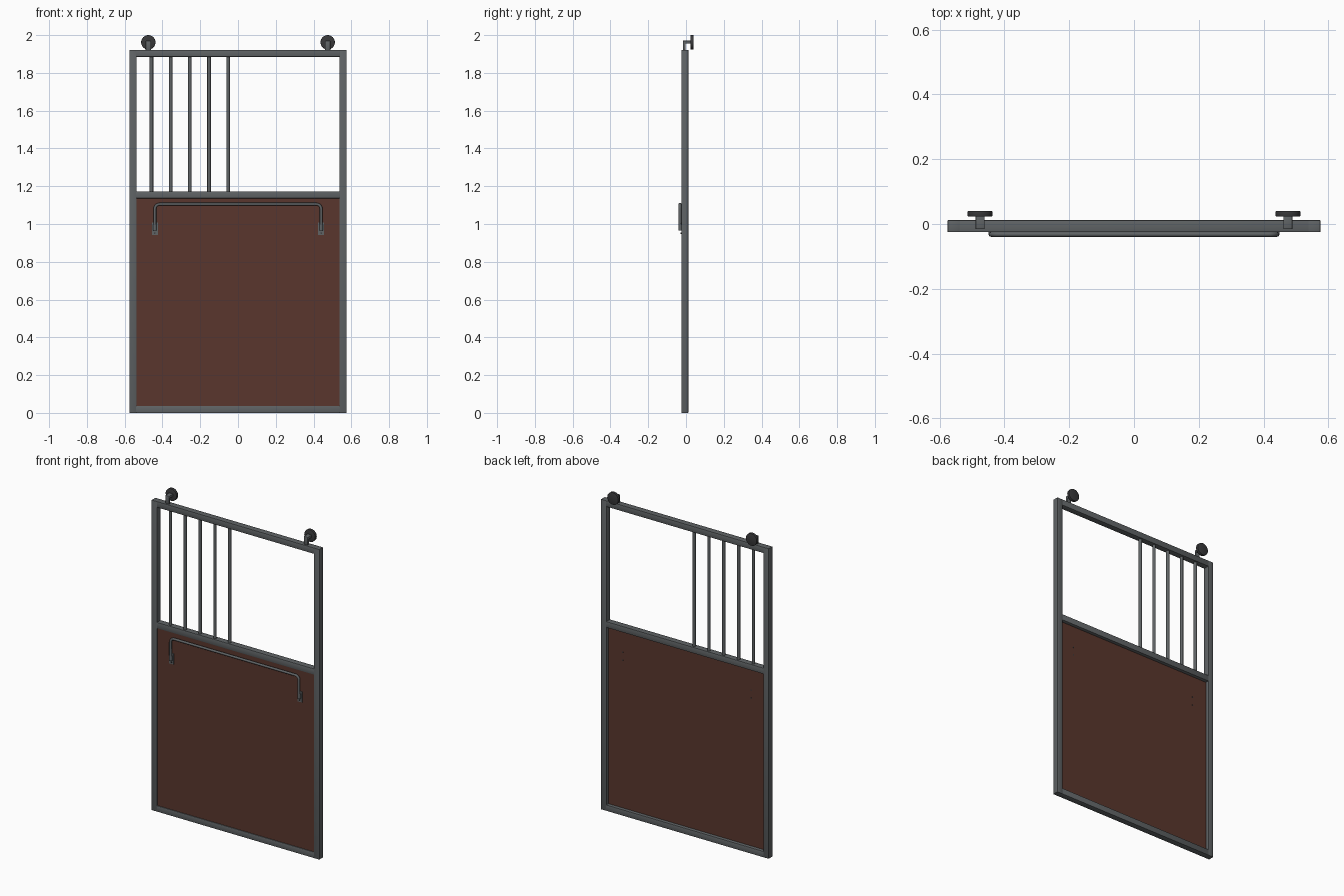
import bpy, bmesh, math
from mathutils import Vector, Matrix

if "Cube" in bpy.data.objects:
    bpy.data.objects.remove(bpy.data.objects["Cube"])


def material(name, rgb):
    m = bpy.data.materials.new(name)
    m.diffuse_color = (*rgb, 1)
    m.use_nodes = True
    m.node_tree.nodes["Principled BSDF"].inputs["Base Color"].default_value = m.diffuse_color
    return m


STEEL = material("grey steel", (0.115, 0.125, 0.13))
WOOD = material("brown board", (0.10, 0.037, 0.026))
DARK = material("dark roller", (0.04, 0.04, 0.042))


def finish(name, bm, mat, smooth=False):
    bmesh.ops.recalc_face_normals(bm, faces=bm.faces)
    me = bpy.data.meshes.new(name)
    bm.to_mesh(me)
    bm.free()
    me.materials.append(mat)
    ob = bpy.data.objects.new(name, me)
    bpy.context.collection.objects.link(ob)
    if smooth:
        bpy.ops.object.select_all(action='DESELECT')
        ob.select_set(True)
        bpy.context.view_layer.objects.active = ob
        bpy.ops.object.shade_smooth_by_angle(angle=math.radians(35))
    return ob


def box(name, lo, hi, mat, bevel=0.0):
    lo, hi = Vector(lo), Vector(hi)
    bm = bmesh.new()
    bmesh.ops.create_cube(bm, size=1, matrix=Matrix.Translation((lo + hi) / 2) @ Matrix.Diagonal((*(hi - lo), 1)))
    if bevel:
        bmesh.ops.bevel(bm, geom=bm.edges[:], offset=bevel, segments=2, profile=0.5, affect='EDGES')
    return finish(name, bm, mat, bool(bevel))


def rod(name, a, b, r, mat, sides=24, bevel=0.0):
    a, b = Vector(a), Vector(b)
    rot = Vector((0, 0, 1)).rotation_difference(b - a).to_matrix().to_4x4()
    bm = bmesh.new()
    bmesh.ops.create_cone(bm, cap_ends=True, segments=sides, radius1=r, radius2=r, depth=(b - a).length,
                          matrix=Matrix.Translation((a + b) / 2) @ rot)
    if bevel:
        rims = [e for e in bm.edges if any(len(f.verts) > 4 for f in e.link_faces)]
        bmesh.ops.bevel(bm, geom=rims, offset=bevel, segments=2, profile=0.5, affect='EDGES')
    return finish(name, bm, mat, sides > 8)


W, T, H = 0.575, 0.037, 1.922      # half width, tube size, door height
Y0, Y1 = -0.025, 0.012             # front and back of frame

# Square-tube frame
for s, side in ((-1, "left"), (1, "right")):
    xs = sorted((s * W, s * (W - T)))
    box(side + "_stile", (xs[0], Y0, 0), (xs[1], Y1, H), STEEL, 0.002)
for name, z in (("bottom_rail", 0), ("middle_rail", 1.136), ("top_rail", H - T)):
    box(name, (-W + T - 0.002, Y0, z), (W - T + 0.002, Y1, z + T), STEEL, 0.002)

# Lower board
PY = -0.021
box("lower_panel", (-W + T, PY, T), (W - T, PY + 0.012, 1.136), WOOD)

# Window bars, left half only
YC = (Y0 + Y1) / 2
for i in range(5):
    x = -0.458 + 0.1015 * i
    rod(f"window_bar_{i + 1}", (x, YC, 1.17), (x, YC, H - T + 0.003), 0.0095, STEEL)

# Handle: bent tube with rounded corners
pts = [(-0.44, 0.985)]
for cx, a0 in ((-0.415, 180), (0.415, 90)):
    for k in range(7):
        a = math.radians(a0 - 15 * k)
        pts.append((cx + 0.025 * math.cos(a), 1.08 + 0.025 * math.sin(a)))
pts.append((0.44, 0.985))
bm = bmesh.new()
rings = []
for i, p in enumerate(pts):
    q, r = pts[max(i - 1, 0)], pts[min(i + 1, len(pts) - 1)]
    t = Vector((r[0] - q[0], 0, r[1] - q[1])).normalized()
    n = Vector((-t.z, 0, t.x))
    c = Vector((p[0], -0.032, p[1]))
    rings.append([bm.verts.new(c + 0.0075 * (n * math.cos(a) + Vector((0, 1, 0)) * math.sin(a)))
                  for a in (math.tau * k / 16 for k in range(16))])
for A, B in zip(rings, rings[1:]):
    for k in range(16):
        bm.faces.new((A[k], A[(k + 1) % 16], B[(k + 1) % 16], B[k]))
bm.faces.new(rings[0])
bm.faces.new(rings[-1])
finish("handle_bar", bm, STEEL, True)

for s, side in ((-1, "left"), (1, "right")):
    # Handle mounting plate, socket and bolts
    x = s * 0.44
    box(side + "_handle_plate", (x - 0.016, PY - 0.004, 0.942), (x + 0.016, PY, 1.008), STEEL)
    rod(side + "_handle_socket", (x, -0.030, 0.965), (x, -0.030, 0.997), 0.0095, STEEL, 16)
    for n, z in (("upper", 1.002), ("lower", 0.952)):
        rod(f"{side}_{n}_bolt", (x, PY - 0.008, z), (x, PY + 0.0135, z), 0.004, DARK, 12)

    # Roller bracket, axle and wheel
    x = s * 0.475
    box(side + "_roller_post", (x - 0.014, -0.016, H - 0.002), (x + 0.014, -0.003, 1.97), STEEL, 0.003)
    box(side + "_roller_arm", (x - 0.014, -0.016, 1.955), (x + 0.014, 0.025, 1.971), STEEL, 0.003)
    rod(side + "_roller_wheel", (x, 0.023, 1.962), (x, 0.040, 1.962), 0.038, DARK, 32, 0.002)
